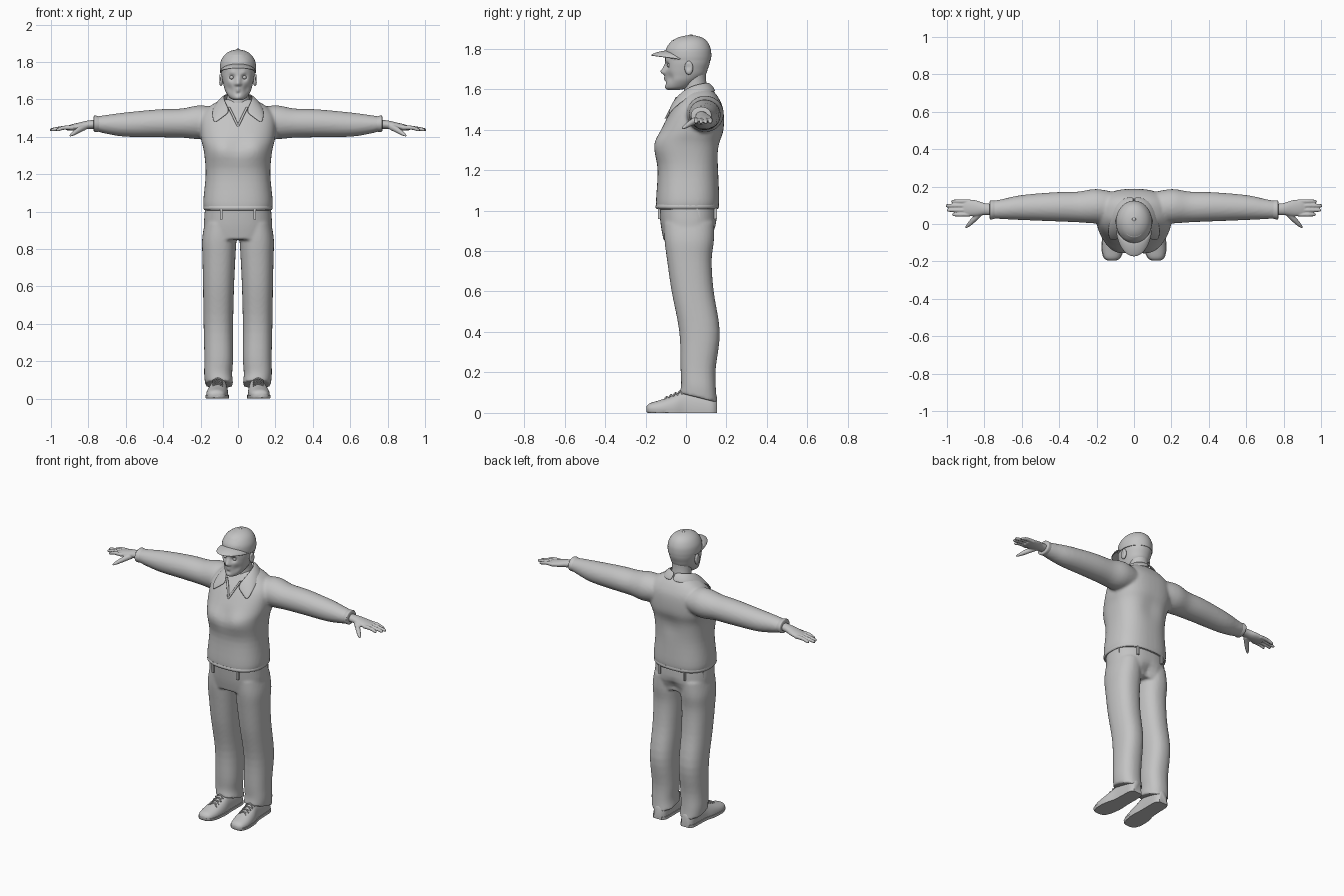
import bpy, bmesh, math
from mathutils import Vector, Matrix

if "Cube" in bpy.data.objects:
    bpy.data.objects.remove(bpy.data.objects["Cube"])

grey = bpy.data.materials.new("plain_grey")
grey.use_nodes = True
grey.diffuse_color = (0.55, 0.55, 0.55, 1)
grey.node_tree.nodes["Principled BSDF"].inputs["Base Color"].default_value = grey.diffuse_color
X, Y, Z = Vector((1, 0, 0)), Vector((0, 1, 0)), Vector((0, 0, 1))
SIDES = (("left", 1), ("right", -1))


def spline(rows, sub):
    """Catmull-Rom points through rows of numbers."""
    rows = [Vector(r) for r in rows]
    out = []
    for i in range(len(rows) - 1):
        a, b, c, d = rows[max(i - 1, 0)], rows[i], rows[i + 1], rows[min(i + 2, len(rows) - 1)]
        for k in range(sub):
            t = k / sub
            out.append(0.5 * (2 * b + (c - a) * t + (2 * a - 5 * b + 4 * c - d) * t * t
                              + (3 * b - a - 3 * c + d) * t ** 3))
    return out + [rows[-1]]


def loft(bm, rings, u, v, side=1, n=32, power=2, sub=4):
    """Skin rings (x, y, z, radius_u, radius_v) into a closed tube."""
    loops = []
    for x, y, z, ru, rv in spline(rings, sub):
        loop = []
        for k in range(n):
            a = 2 * math.pi * k / n
            c, s = math.cos(a), math.sin(a)
            p = Vector((x, y, z)) + u * max(ru, .001) * math.copysign(abs(c) ** (2 / power), c) \
                + v * max(rv, .001) * math.copysign(abs(s) ** (2 / power), s)
            loop.append(bm.verts.new((p.x * side, p.y, p.z)))
        loops.append(loop)
    for a, b in zip(loops, loops[1:]):
        for k in range(n):
            bm.faces.new((a[k - 1], a[k], b[k], b[k - 1]))
    bm.faces.new(loops[0])
    bm.faces.new(loops[-1])


def ball(bm, centre, size):
    m = Matrix.Translation(centre) @ Matrix.Diagonal((*size, 1))
    bmesh.ops.create_uvsphere(bm, u_segments=20, v_segments=12, radius=1, matrix=m)


def sheet(bm, rows, side=1):
    """Grid of quads through rows of points."""
    vs = [[bm.verts.new((p[0] * side, p[1], p[2])) for p in r] for r in rows]
    for a, b in zip(vs, vs[1:]):
        for k in range(len(a) - 1):
            bm.faces.new((a[k], a[k + 1], b[k + 1], b[k]))


def push(bm, centre, radius, offset):
    """Soft sculpt stroke, repeated on both sides."""
    for s in ((1, -1) if centre[0] else (1,)):
        c = Vector((centre[0] * s, *centre[1:]))
        for v in bm.verts:
            v.co += Vector((offset[0] * s, *offset[1:])) * math.exp(-((v.co - c).length / radius) ** 2)


def finish(name, bm, voxel=0, smooth=4, thick=0, angle=50):
    bmesh.ops.recalc_face_normals(bm, faces=bm.faces)
    me = bpy.data.meshes.new(name)
    bm.to_mesh(me)
    bm.free()
    me.materials.append(grey)
    ob = bpy.data.objects.new(name, me)
    bpy.context.collection.objects.link(ob)
    bpy.ops.object.select_all(action='DESELECT')
    ob.select_set(True)
    bpy.context.view_layer.objects.active = ob
    bpy.ops.object.shade_smooth_by_angle(angle=math.radians(angle))
    if voxel:
        r = ob.modifiers.new("blend", 'REMESH')
        r.mode, r.voxel_size, r.use_smooth_shade = 'VOXEL', voxel, True
        s = ob.modifiers.new("soften", 'SMOOTH')
        s.factor, s.iterations = 0.5, smooth
    if thick:
        s = ob.modifiers.new("thickness", 'SOLIDIFY')
        s.thickness, s.offset = thick, 0
        s = ob.modifiers.new("round", 'SUBSURF')
        s.levels = s.render_levels = 2
    return ob


# Shirt: torso and both sleeves blended together
bm = bmesh.new()
loft(bm, [(0, .005, 1.005, .178, .15), (0, .008, 1.05, .186, .156), (0, .01, 1.2, .173, .15),
          (0, .008, 1.32, .182, .162), (0, .032, 1.4, .2, .155), (0, .057, 1.5, .2, .127),
          (0, .067, 1.56, .155, .092), (0, .065, 1.6, .085, .062)], X, Y, n=48, power=2.5)
push(bm, (.09, -.13, 1.33), .07, (0, -.012, 0))
push(bm, (0, -.16, 1.36), .05, (0, .01, 0))
push(bm, (0, .18, 1.3), .07, (0, -.012, 0))
for _, s in SIDES:
    loft(bm, [(.08, .085, 1.48, .08, .07), (.2, .095, 1.478, .092, .09), (.3, .091, 1.473, .082, .078),
              (.42, .092, 1.472, .078, .075), (.6, .088, 1.465, .067, .065),
              (.7, .08, 1.466, .054, .051), (.765, .076, 1.469, .046, .038)], Y, Z, s)
finish("shirt", bm, .009)

# Trousers: hips and both legs blended, hems dropping toward the heel
bm = bmesh.new()
loft(bm, [(0, .008, .85, .17, .118), (0, .013, .93, .182, .138), (0, .006, 1.04, .174, .142)],
     X, Y, n=48, power=2.4)
for _, s in SIDES:
    loft(bm, [(.1, .062, .075, .075, .093), (.106, .062, .13, .075, .086), (.103, .06, .22, .077, .087),
              (.105, .067, .4, .079, .1), (.104, .033, .6, .083, .104), (.102, .017, .75, .088, .11),
              (.1, .016, .85, .092, .122), (.09, .015, .94, .088, .125)], X, Y, s, power=2.3)
for v in bm.verts:
    v.co.z -= (v.co.y - .06) * .25 * max(0, min(1, (.2 - v.co.z) / .12))
push(bm, (0, .16, .88), .04, (0, -.03, 0))
finish("trousers", bm, .008)

# Belt loops
bm = bmesh.new()
for x, y in ((.09, -.132), (.165, .06), (.09, .145)):
    for s in (1, -1):
        m = Matrix.Translation((x * s, y, .985)) @ Matrix.Diagonal((.014, .014, .055, 1))
        bmesh.ops.create_cube(bm, size=1, matrix=m)
finish("belt_loops", bm)

# Shirt hem band and neckline edges
bm = bmesh.new()
loft(bm, [(0, .006, 1.008, .18, .152), (0, .006, 1.018, .185, .157), (0, .007, 1.03, .183, .155)],
     X, Y, n=48, power=2.5)
finish("hem_band", bm)
bm = bmesh.new()
for _, s in SIDES:
    loft(bm, [(.05, -.045, 1.56, .007, .007), (.025, -.07, 1.51, .007, .007),
              (0, -.1, 1.455, .006, .006)], X, Y, s, n=10)
finish("neckline", bm)

# Collar flaps
inner = [(0, .112, 1.632), (.055, .095, 1.63), (.078, .035, 1.62), (.068, -.025, 1.585), (.036, -.068, 1.53)]
outer = [(0, .15, 1.585), (.085, .13, 1.585), (.125, .05, 1.575), (.142, -.04, 1.53), (.133, -.095, 1.458)]
for name, s in SIDES:
    bm = bmesh.new()
    mid = [(Vector(a) + Vector(b)) / 2 + Vector((0, 0, .008)) for a, b in zip(inner, outer)]
    sheet(bm, [inner, mid, outer], s)
    finish(name + "_collar", bm, thick=.009)

# Cuffs, hands and shoes
for name, s in SIDES:
    bm = bmesh.new()
    loft(bm, [(.74, .077, 1.468, .047, .04), (.755, .076, 1.469, .05, .043),
              (.768, .075, 1.47, .051, .043), (.772, .075, 1.47, .044, .036)], Y, Z, s)
    finish(name + "_cuff", bm)

    bm = bmesh.new()
    loft(bm, [(.74, .075, 1.468, .03, .024), (.8, .08, 1.464, .032, .023), (.845, .084, 1.456, .042, .021),
              (.89, .087, 1.449, .044, .017), (.915, .087, 1.446, .038, .012)], Y, Z, s)
    for y, tip in ((.05, .972), (.074, 1.0), (.098, 1.006), (.121, .978)):
        loft(bm, [(.88, y, 1.449, .011, .012), (.93, y, 1.448, .0105, .011),
                  (tip - .01, y, 1.438, .009, .009), (tip, y, 1.436, .004, .004)], Y, Z, s, n=14)
    loft(bm, [(.815, .065, 1.455, .016, .018), (.85, .03, 1.437, .015, .017),
              (.88, .0, 1.418, .012, .012), (.9, -.02, 1.405, .005, .005)],
         Vector((.7, .7, 0)), Z, s, n=14)
    finish(name + "_hand", bm, .004, 2)

    shoe = [(.118, -.196, .018, .018, .012), (.117, -.18, .02, .042, .027), (.114, -.13, .02, .056, .043),
            (.108, -.06, .02, .056, .068), (.102, .0, .02, .047, .095), (.1, .08, .02, .045, .095),
            (.1, .13, .02, .042, .085), (.1, .153, .02, .026, .06)]
    bm = bmesh.new()
    loft(bm, shoe, X, Z, s, power=2.2)
    for v in bm.verts:
        v.co.z = max(v.co.z, .008)
    finish(name + "_shoe", bm)
    bm = bmesh.new()
    loft(bm, [(x, y, z, r + .004, t) for x, y, z, r, t in shoe], X, Z, s, power=3)
    for v in bm.verts:
        v.co.z = min(max(v.co.z, 0), .018)
    finish(name + "_sole", bm, angle=35)

    bm = bmesh.new()
    for k in range(4):
        y, z = -.095 + .022 * k, .078 + .0095 * k
        for d in (-.011, .011):
            loft(bm, [(.08, y + d, z - .012, .004, .004), (.108, y, z + .002, .004, .004),
                      (.136, y - d, z - .012, .004, .004)], Y, Z, s, n=8)
    finish(name + "_laces", bm)

# Head with sculpted face
bm = bmesh.new()
loft(bm, [(0, -.06, 1.596, .022, .026), (0, -.042, 1.608, .044, .056), (0, -.02, 1.64, .066, .08),
          (0, -.004, 1.67, .076, .099), (0, .002, 1.7, .083, .106), (0, .008, 1.74, .089, .111),
          (0, .01, 1.8, .088, .108), (0, .01, 1.84, .06, .08)], X, Y, n=72, power=2.15, sub=7)
push(bm, (.034, -.1, 1.717), .017, (0, .016, 0))
push(bm, (.032, -.1, 1.738), .014, (0, -.006, 0))
push(bm, (0, -.106, 1.705), .014, (0, -.01, 0))
push(bm, (0, -.11, 1.684), .013, (0, -.024, 0))
push(bm, (.012, -.11, 1.68), .008, (0, -.007, 0))
push(bm, (.05, -.085, 1.655), .024, (-.003, .007, 0))
push(bm, (0, -.105, 1.655), .01, (0, -.007, 0))
push(bm, (0, -.105, 1.642), .008, (0, -.006, 0))
push(bm, (0, -.1, 1.63), .009, (0, .006, 0))
push(bm, (0, -.09, 1.61), .016, (0, -.007, 0))
finish("head", bm, angle=80)
bm = bmesh.new()
loft(bm, [(0, .05, 1.53, .07, .066), (0, .048, 1.6, .061, .058), (0, .042, 1.65, .059, .057),
          (0, .035, 1.7, .062, .065)], X, Y)
finish("neck", bm)
for name, s in SIDES:
    bm = bmesh.new()
    ball(bm, (.033 * s, -.08, 1.717), (.013, .013, .011))
    finish(name + "_eye", bm)
    bm = bmesh.new()
    ball(bm, (.091 * s, .014, 1.705), (.012, .021, .034))
    push(bm, (.102, .01, 1.708), .014, (-.008, 0, 0))
    finish(name + "_ear", bm)

# Cap crown, button and curved brim
bm = bmesh.new()
loft(bm, [(0, .011, 1.742, .095, .112), (0, .011, 1.765, .097, .114), (0, .012, 1.8, .093, .11),
          (0, .016, 1.835, .074, .089), (0, .02, 1.857, .044, .055), (0, .023, 1.867, .006, .008)],
     X, Y, n=48)
finish("cap_crown", bm)
bm = bmesh.new()
ball(bm, (0, .025, 1.866), (.01, .01, .005))
finish("cap_button", bm)
bm = bmesh.new()
rows = []
for k in range(17):
    a = math.pi * k / 16
    c, s = math.cos(a), math.sin(a)
    rows.append([(.093 * c, -.02 - s * (.07 + .085 * t), 1.745 + s * (.043 - .022 * t * t))
                 for t in (0, .33, .67, 1)])
sheet(bm, rows)
finish("cap_brim", bm, thick=.008)
